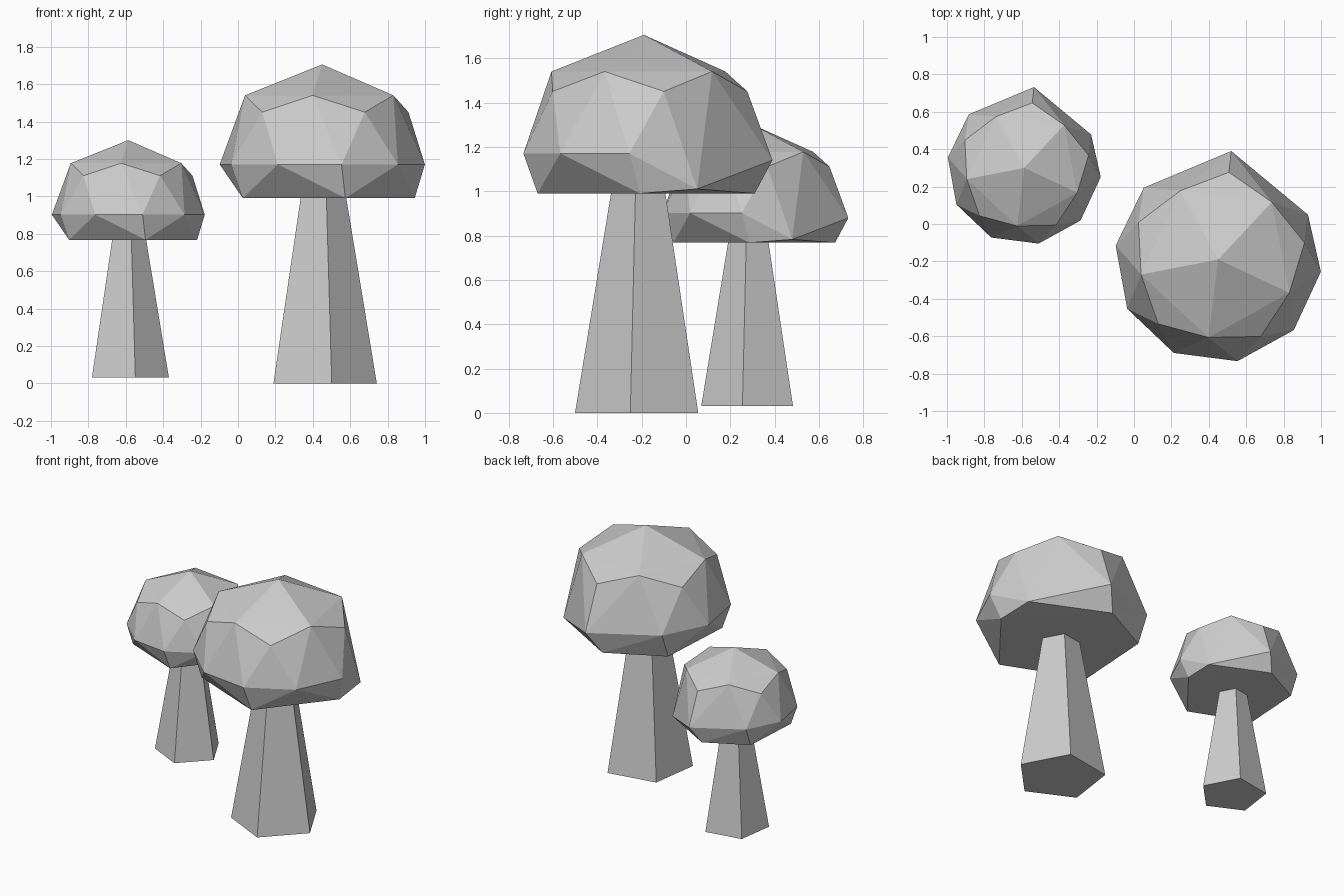
import bpy
import bmesh
from math import radians, cos, sin

cube = bpy.data.objects.get("Cube")
if cube:
    bpy.data.objects.remove(cube, do_unlink=True)

# One plain grey for everything
grey = bpy.data.materials.new("plain_grey")
grey.use_nodes = True
colour = (0.6, 0.6, 0.6, 1)
grey.diffuse_color = colour
grey.node_tree.nodes["Principled BSDF"].inputs["Base Color"].default_value = colour


def ring(radius, z, start, count, step):
    """Points on a level circle, angles in degrees."""
    angles = [radians(start + step * i) for i in range(count)]
    return [(radius * cos(a), radius * sin(a), z) for a in angles]


def hull_mesh(name, points):
    """Faceted solid wrapped around the points."""
    bm = bmesh.new()
    for p in points:
        bm.verts.new(p)
    bmesh.ops.convex_hull(bm, input=bm.verts[:])
    bmesh.ops.dissolve_limit(bm, angle_limit=radians(0.5),
                             verts=bm.verts[:], edges=bm.edges[:])
    bmesh.ops.recalc_face_normals(bm, faces=bm.faces[:])
    mesh = bpy.data.meshes.new(name)
    bm.to_mesh(mesh)
    bm.free()
    mesh.materials.append(grey)
    return mesh


# Cap: apex, two staggered rings of five, wide rim, flat underside
cap_points = [(0, 0, 1.705)]
cap_points += ring(0.42, 1.54, 263, 5, 72)
cap_points += ring(0.47, 1.45, 299, 5, 72)
cap_points += ring(0.553, 1.17, 136, 7, 36.2)
cap_points += ring(0.495, 0.99, 142, 1, 72)
cap_points += ring(0.495, 0.99, 211, 3, 73.5)
# Uneven back corner of the rim
cap_points += [(0.48, 0.24, 1.01), (0.07, 0.58, 1.14), (-0.01, 0.5, 0.99)]
cap_mesh = hull_mesh("cap", cap_points)

# Stem: tapered five-sided column ending just inside the cap
stem_points = ring(0.295, 0, 280, 5, 72) + ring(0.127, 1.01, 280, 5, 72)
stem_points = [(x, y - 0.02, z) for x, y, z in stem_points]
stem_mesh = hull_mesh("stem", stem_points)

# Large and small mushroom share the same parts
for size, place, scale in (("large", (0.45, -0.19, 0), 1),
                           ("small", (-0.587, 0.3, 0.03), 0.745)):
    for part, mesh in (("cap", cap_mesh), ("stem", stem_mesh)):
        obj = bpy.data.objects.new(f"{size}_mushroom_{part}", mesh)
        obj.location = place
        obj.scale = (scale,) * 3
        bpy.context.collection.objects.link(obj)
